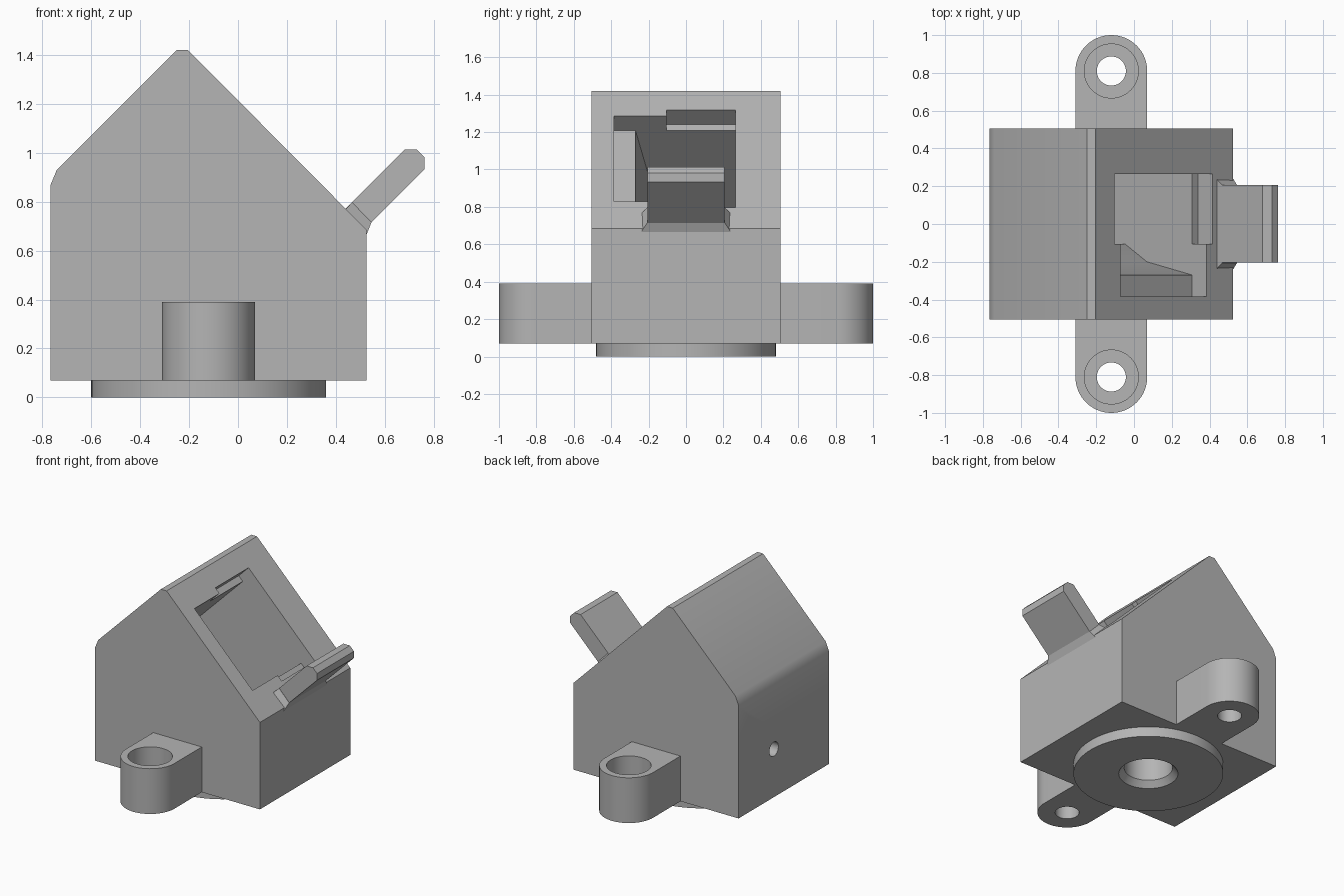
import bpy, bmesh, math
from mathutils import Vector

cube = bpy.data.objects.get("Cube")
if cube:
    bpy.data.objects.remove(cube, do_unlink=True)

grey = bpy.data.materials.new("plain_grey")
grey.use_nodes = True
grey.diffuse_color = (0.46, 0.46, 0.46, 1)
grey.node_tree.nodes["Principled BSDF"].inputs["Base Color"].default_value = grey.diffuse_color


def prism(name, points, low, high, place):
    """Extrude a 2D outline between low and high; place maps (a, b, t) to the world."""
    bm = bmesh.new()
    rings = [[bm.verts.new(place(a, b, t)) for a, b in points] for t in (low, high)]
    bm.faces.new(rings[0])
    bm.faces.new(rings[1])
    n = len(points)
    for i in range(n):
        j = (i + 1) % n
        bm.faces.new((rings[0][i], rings[0][j], rings[1][j], rings[1][i]))
    bmesh.ops.recalc_face_normals(bm, faces=bm.faces)
    mesh = bpy.data.meshes.new(name)
    bm.to_mesh(mesh)
    bm.free()
    mesh.materials.append(grey)
    obj = bpy.data.objects.new(name, mesh)
    bpy.context.collection.objects.link(obj)
    return obj


def along_y(a, b, t):
    return Vector((a, t, b))


def along_z(a, b, t):
    return Vector((a, b, t))


def along_x(a, b, t):
    return Vector((t, a, b))


# Slot frame: a = y, b = depth below the sloped face, t = distance down the slope
down = Vector((1, 0, -1)).normalized()
inward = Vector((-1, 0, -1)).normalized()


def in_slot(a, b, t):
    return Vector((-0.105, a, 1.315)) + inward * b + down * t


def circle(cx, cy, r, n=64):
    return [(cx + r * math.cos(2 * math.pi * i / n), cy + r * math.sin(2 * math.pi * i / n))
            for i in range(n)]


def cut(obj, cutter):
    mod = obj.modifiers.new("cut", 'BOOLEAN')
    mod.operation = 'DIFFERENCE'
    mod.solver = 'EXACT'
    mod.object = cutter
    bpy.context.view_layer.objects.active = obj
    bpy.ops.object.modifier_apply(modifier=mod.name)
    bpy.data.objects.remove(cutter, do_unlink=True)


def taper(obj, centre, is_end, factor):
    """Scale the chosen end of a prism about a centre."""
    for v in obj.data.vertices:
        if is_end(v.co):
            v.co = Vector(c + (p - c) * f for p, c, f in zip(v.co, centre, factor))


# House-shaped body
body = prism("body", [(-0.765, 0.07), (0.525, 0.07), (0.525, 0.685), (-0.205, 1.42),
                      (-0.25, 1.42), (-0.74, 0.93), (-0.765, 0.87)], -0.505, 0.505, along_y)

# Deep angled slot with a tapering side recess, then the wider shallow mouth
cut(body, prism("slot_cutter", [(-0.385, -0.1), (-0.385, 0.106), (-0.27, 0.106), (-0.2, 0.445),
                                (-0.105, 0.61), (-0.105, 0.9), (0.265, 0.9), (0.265, -0.1)],
                0.045, 0.69, in_slot))
cut(body, prism("mouth_cutter", [(-0.105, -0.1), (-0.105, 0.106), (0.265, 0.106), (0.265, -0.1)],
                0, 0.735, in_slot))

# Small hole in the side wall, opening into the slot
cut(body, prism("side_hole_cutter", circle(0.11, 0.41, 0.05, 32), -0.9, -0.4, along_x))

# Round base with a chamfered centre bore
base = prism("base_disc", circle(-0.12, 0, 0.48, 96), 0, 0.07, along_z)
for part in (body, base):
    cut(part, prism("bore_cutter", circle(-0.12, 0, 0.155), -0.1, 0.28, along_z))
chamfer = prism("chamfer_cutter", circle(-0.12, 0, 0.19), 0, 0.045, along_z)
taper(chamfer, (-0.12, 0, 0), lambda p: p.z > 0.04, (0.8, 0.8, 1))
taper(chamfer, (-0.12, 0, 0.045), lambda p: p.z < 0.04, (1.02, 1.02, 1.1))
cut(base, chamfer)

# Counterbored mounting ears, front and back
for side, label in ((-1, "front"), (1, "back")):
    arc = [(-0.12 + 0.19 * math.cos(math.pi * i / 32),
            side * (0.81 + 0.19 * math.sin(math.pi * i / 32))) for i in range(33)]
    outline = arc + [(-0.31, side * 0.505), (0.07, side * 0.505)]
    ear = prism(label + "_mounting_ear", outline, 0.07, 0.39, along_z)
    cut(ear, prism("screw_cutter", circle(-0.12, side * 0.81, 0.077), 0, 0.5, along_z))
    cut(ear, prism("head_cutter", circle(-0.12, side * 0.81, 0.143), 0.2, 0.5, along_z))

# Tab rising from the low edge of the slope, with a flared root
prism("tab", [(0.43, 0.762), (0.68, 1.012), (0.73, 1.012), (0.762, 0.98), (0.762, 0.932),
              (0.525, 0.695), (0.51, 0.68)], -0.205, 0.207, along_y)
root = prism("tab_root", [(0.435, 0.765), (0.466, 0.797), (0.545, 0.715), (0.525, 0.665)],
             -0.24, 0.24, along_y)
taper(root, (0, 0, 0), lambda p: p.x + p.z > 1.23, (1, 0.86, 1))

# Smooth the round walls and the soft shoulder, keep other edges crisp
bpy.ops.object.select_all(action='DESELECT')
for obj in bpy.context.collection.objects:
    if obj.type == 'MESH' and grey.name in obj.data.materials:
        obj.select_set(True)
        bpy.context.view_layer.objects.active = obj
bpy.ops.object.shade_smooth_by_angle(angle=math.radians(30))
